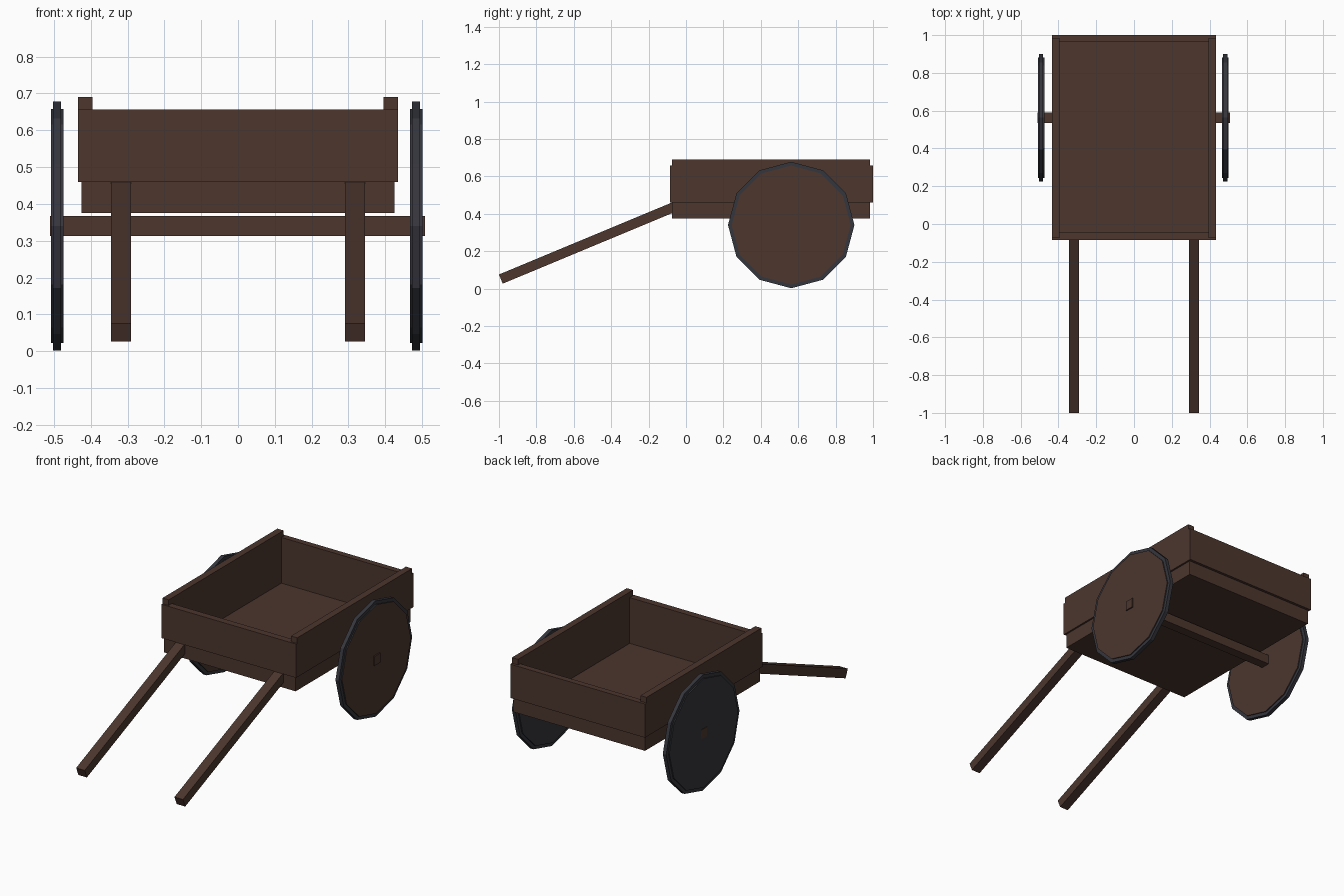
import bpy, bmesh, math
from mathutils import Matrix, Vector

if "Cube" in bpy.data.objects:
    bpy.data.objects.remove(bpy.data.objects["Cube"])


def material(name, rgb):
    m = bpy.data.materials.new(name)
    m.diffuse_color = (*rgb, 1)
    m.use_nodes = True
    m.node_tree.nodes["Principled BSDF"].inputs["Base Color"].default_value = m.diffuse_color
    return m


WOOD = material("brown wood", (0.072, 0.037, 0.027))
IRON = material("dark iron", (0.036, 0.037, 0.047))


def finish(name, bm, mats):
    me = bpy.data.meshes.new(name)
    bm.normal_update()
    bm.to_mesh(me)
    bm.free()
    for m in mats:
        me.materials.append(m)
    ob = bpy.data.objects.new(name, me)
    bpy.context.collection.objects.link(ob)
    return ob


def box(name, x, y, z, mat=WOOD):
    """Box from (min, max) ranges."""
    bm = bmesh.new()
    size = [r[1] - r[0] for r in (x, y, z)]
    mid = Vector([(r[1] + r[0]) / 2 for r in (x, y, z)])
    bmesh.ops.create_cube(bm, size=1, matrix=Matrix.Translation(mid) @ Matrix.Diagonal((*size, 1)))
    return finish(name, bm, [mat])


# Cart bed: floor, lower frame and overhanging upper boards
box("floor", (-0.41, 0.41), (-0.06, 0.97), (0.375, 0.39))
for side, s in (("left", -1), ("right", 1)):
    def span(a, b):
        return tuple(sorted((s * a, s * b)))
    box(side + "_lower_board", span(0.395, 0.425), (-0.075, 0.985), (0.375, 0.46))
    box(side + "_upper_board", span(0.395, 0.435), (-0.075, 0.985), (0.46, 0.69))
for end, lower, upper in (("front", (-0.075, -0.045), (-0.085, -0.045)),
                          ("back", (0.965, 0.985), (0.965, 1.0))):
    box(end + "_lower_board", (-0.395, 0.395), lower, (0.375, 0.46))
    box(end + "_upper_board", (-0.435, 0.435), upper, (0.46, 0.657))

# Axle
WY, WZ = 0.5625, 0.34
box("axle", (-0.511, 0.508), (WY - 0.0275, WY + 0.0275), (WZ - 0.0275, WZ + 0.0275))

# Sloping handles
start, end = Vector((0, -0.99, 0.051)), Vector((0, -0.06, 0.438))
d = end - start
for side, x in (("left", -0.3175), ("right", 0.3175)):
    bm = bmesh.new()
    mat = (Matrix.Translation((start + end) / 2 + Vector((x, 0, 0)))
           @ Matrix.Rotation(math.atan2(d.z, d.y), 4, 'X')
           @ Matrix.Diagonal((0.055, d.length, 0.053, 1)))
    bmesh.ops.create_cube(bm, size=1, matrix=mat)
    finish(side + "_handle", bm, [WOOD])


def wheel_disc(name, cx, radius, width, wooden_face):
    """Twelve-sided disc; its +x face may be wood."""
    bm = bmesh.new()
    bmesh.ops.create_cone(bm, cap_ends=True, segments=12, radius1=radius, radius2=radius, depth=width,
                          matrix=Matrix.Translation((cx, WY, WZ)) @ Matrix.Rotation(math.pi / 2, 4, 'Y'))
    bm.normal_update()
    for f in bm.faces:
        f.material_index = 1 if wooden_face and f.normal.x > 0.9 else 0
    finish(name, bm, [IRON, WOOD])


# Wheels: wide disc with a narrower raised tyre
for side, cx in (("left", -0.4915), ("right", 0.4835)):
    wheel_disc(side + "_wheel", cx, 0.318, 0.034, True)
    wheel_disc(side + "_tyre", cx, 0.338, 0.022, False)
